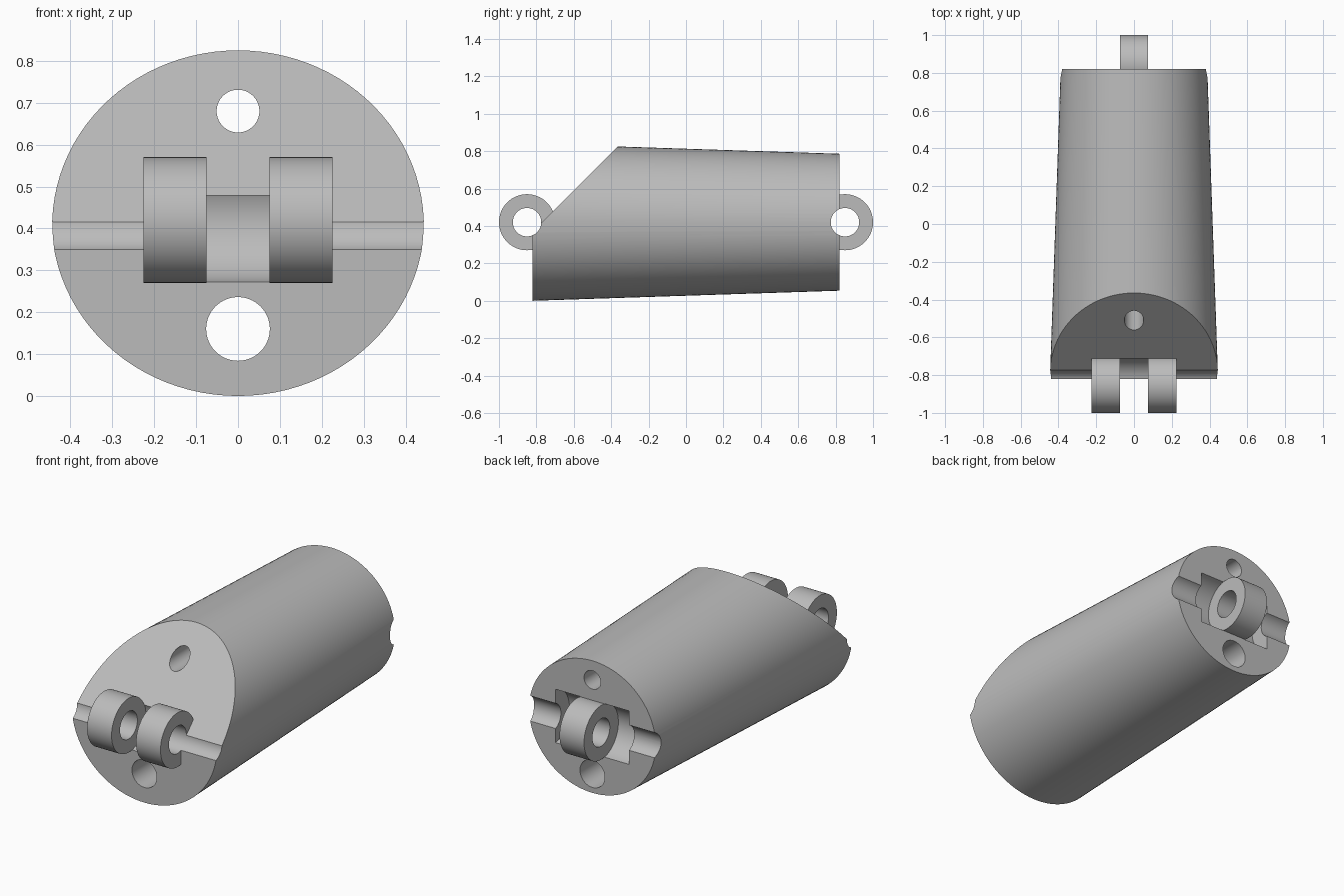
import bpy, math
from mathutils import Matrix

cube = bpy.data.objects.get("Cube")
if cube:
    bpy.data.objects.remove(cube, do_unlink=True)

MID_Z = 0.42      # height of the pivot axes
PIVOT_Y = 0.85    # distance of the pivots from the centre
END_Y = 0.82      # half length of the body


def cylinder(name, axis, centre, radius, length, top_radius=None, sides=64):
    """Cylinder or cone frustum along the x or y axis."""
    rot = (0, math.pi / 2, 0) if axis == "x" else (-math.pi / 2, 0, 0)
    bpy.ops.mesh.primitive_cone_add(
        vertices=sides, radius1=radius,
        radius2=radius if top_radius is None else top_radius,
        depth=length, location=centre, rotation=rot)
    ob = bpy.context.object
    ob.name = name
    bpy.ops.object.transform_apply(location=True, rotation=True, scale=True)
    return ob


def combine(target, tool, operation):
    """Apply a boolean and discard the tool."""
    tool.hide_render = True
    mod = target.modifiers.new(operation.lower(), "BOOLEAN")
    mod.operation = operation
    mod.solver = "EXACT"
    mod.object = tool
    bpy.ops.object.select_all(action="DESELECT")
    bpy.context.view_layer.objects.active = target
    target.select_set(True)
    bpy.ops.object.modifier_apply(modifier=mod.name)
    bpy.data.objects.remove(tool, do_unlink=True)


# Tapered oval body, wide end at the front
body = cylinder("link_body", "y", (0, 0, 0), 0.42, 2 * END_Y, 0.366, sides=96)
body.data.transform(Matrix.Translation((0, 0, MID_Z)) @ Matrix.Diagonal((1.06, 1, 1, 1)))

# Sloped cut across the upper front, 45 degrees
bpy.ops.mesh.primitive_cube_add(size=2)
slope = bpy.context.object
slope.name = "slope_cutter"
slope.data.transform(
    Matrix.Translation((0, -0.595, 0.595)) @ Matrix.Rotation(math.pi / 4, 4, "X")
    @ Matrix.Translation((0, 0, 1)))
combine(body, slope, "DIFFERENCE")

# Front fork: one wide barrel with a rounded slot through its middle
front = (0, -PIVOT_Y, MID_Z)
combine(body, cylinder("front_fork", "x", front, 0.15, 0.45), "UNION")
combine(body, cylinder("fork_slot", "x", front, 0.151, 0.15), "DIFFERENCE")

# Rear tongue: a barrel trimmed by a rounded pocket on each side
back = (0, PIVOT_Y, MID_Z)
combine(body, cylinder("rear_tongue", "x", back, 0.15, 0.40), "UNION")
for side in (-1, 1):
    pocket = cylinder("tongue_pocket", "x", (side * 0.15, PIVOT_Y, MID_Z), 0.151, 0.15)
    combine(body, pocket, "DIFFERENCE")

# Pin bores across the full width at both ends
for centre in (front, back):
    combine(body, cylinder("pin_bore", "x", centre, 0.076, 1.2), "DIFFERENCE")

# Lengthwise cable holes
for height, radius in ((0.68, 0.051), (0.16, 0.076)):
    combine(body, cylinder("cable_hole", "y", (0, 0, height), radius, 2.4), "DIFFERENCE")

# Plain grey finish
grey = bpy.data.materials.new("plain_grey")
grey.use_nodes = True
colour = (0.5, 0.5, 0.5, 1)
grey.diffuse_color = colour
grey.node_tree.nodes["Principled BSDF"].inputs["Base Color"].default_value = colour
body.data.materials.clear()
body.data.materials.append(grey)

bpy.ops.object.select_all(action="DESELECT")
body.select_set(True)
bpy.context.view_layer.objects.active = body
bpy.ops.object.shade_smooth_by_angle(angle=math.radians(30))
